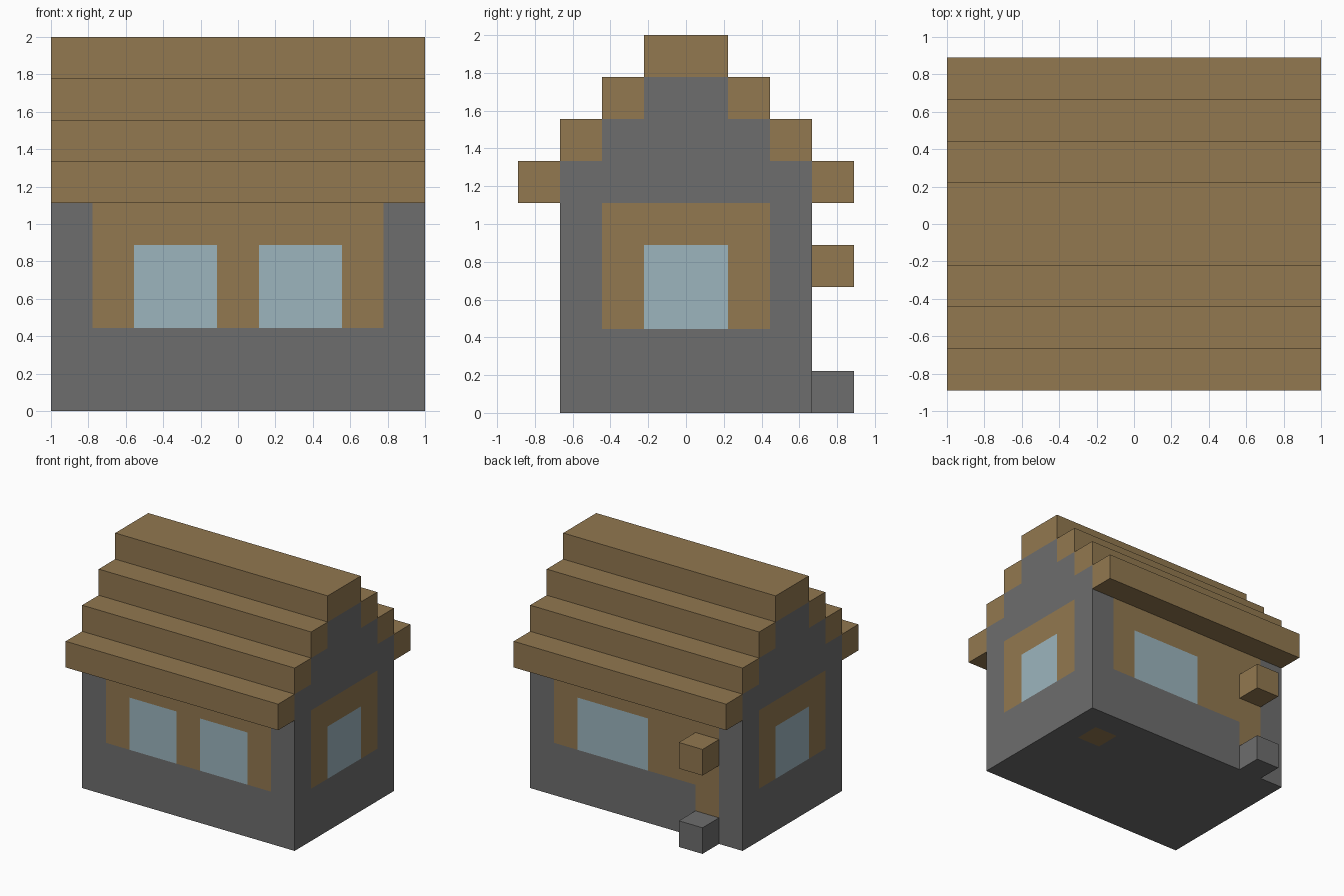
import bpy
import bmesh
from mathutils import Matrix, Vector

default = bpy.data.objects.get("Cube")
if default:
    bpy.data.objects.remove(default, do_unlink=True)

U = 2 / 9  # one building block; the house is nine blocks wide and tall


def make_material(name, color):
    mat = bpy.data.materials.new(name)
    mat.use_nodes = True
    mat.diffuse_color = color
    mat.node_tree.nodes["Principled BSDF"].inputs["Base Color"].default_value = color
    return mat


stone = make_material("stone grey", (0.155, 0.155, 0.155, 1))
wood = make_material("oak brown", (0.287, 0.188, 0.08, 1))
glass = make_material("pale blue glass", (0.335, 0.462, 0.515, 1))
STONE, WOOD, GLASS = range(3)


def box(name, low, high, materials, paint=None):
    """Box between two corners given in blocks; paint slices it into block faces."""
    low, high = Vector(low), Vector(high)
    size = high - low
    bm = bmesh.new()
    bmesh.ops.create_cube(bm, size=1, matrix=Matrix.Translation((low + high) / 2)
                          @ Matrix.Diagonal((*size, 1)))
    if paint:
        for axis in range(3):
            normal = Vector((0, 0, 0))
            normal[axis] = 1
            for step in range(1, round(size[axis])):
                bmesh.ops.bisect_plane(bm, geom=bm.verts[:] + bm.edges[:] + bm.faces[:],
                                       plane_co=low + normal * step, plane_no=normal)
        for face in bm.faces:
            face.material_index = paint(face.calc_center_median(), face.normal)
    bmesh.ops.scale(bm, vec=(U, U, U), verts=bm.verts)
    mesh = bpy.data.meshes.new(name)
    bm.to_mesh(mesh)
    bm.free()
    for mat in materials:
        mesh.materials.append(mat)
    obj = bpy.data.objects.new(name, mesh)
    bpy.context.collection.objects.link(obj)
    return obj


def wall_paint(c, n):
    """Timber panels, windows and doorway on each wall, by block position."""
    if abs(n.z) > 0.5:
        # single timber block in the underside
        return WOOD if n.z < 0 and abs(c.x - 3) < 0.4 and abs(c.y - 1.5) < 0.4 else STONE
    panel_height = 2 < c.z < 5
    window_height = 2 < c.z < 4
    if abs(n.x) > 0.5:
        if window_height and abs(c.y) < 1:
            return GLASS
        return WOOD if panel_height and abs(c.y) < 2 else STONE
    if n.y < 0:
        window = 0.5 < abs(c.x) < 2.5
    else:
        window = -0.5 < c.x < 2.5
        if -3.5 < c.x < -2.5 and 1 < c.z < 5:
            return WOOD  # doorway
    if window_height and window:
        return GLASS
    return WOOD if panel_height and abs(c.x) < 3.5 else STONE


# Walls and stepped gable
box("walls", (-4.5, -3, 0), (4.5, 3, 6), (stone, wood, glass), wall_paint)
for level, half in enumerate((2, 1)):
    box(f"gable_step_{level + 1}", (-4.5, -half, 6 + level), (4.5, half, 7 + level), (stone,))

# Stepped roof, mirrored front and back, with a wide ridge
for level in range(3):
    inner = 3 - level
    box(f"front_roof_step_{level + 1}", (-4.5, -inner - 1, 5 + level),
        (4.5, -inner, 6 + level), (wood,))
    box(f"back_roof_step_{level + 1}", (-4.5, inner, 5 + level),
        (4.5, inner + 1, 6 + level), (wood,))
box("roof_ridge", (-4.5, -1, 8), (4.5, 1, 9), (wood,))

# Back entrance
box("door_step", (-3.5, 3, 0), (-2.5, 4, 1), (stone,))
box("door_canopy", (-3.5, 3, 3), (-2.5, 4, 4), (wood,))
